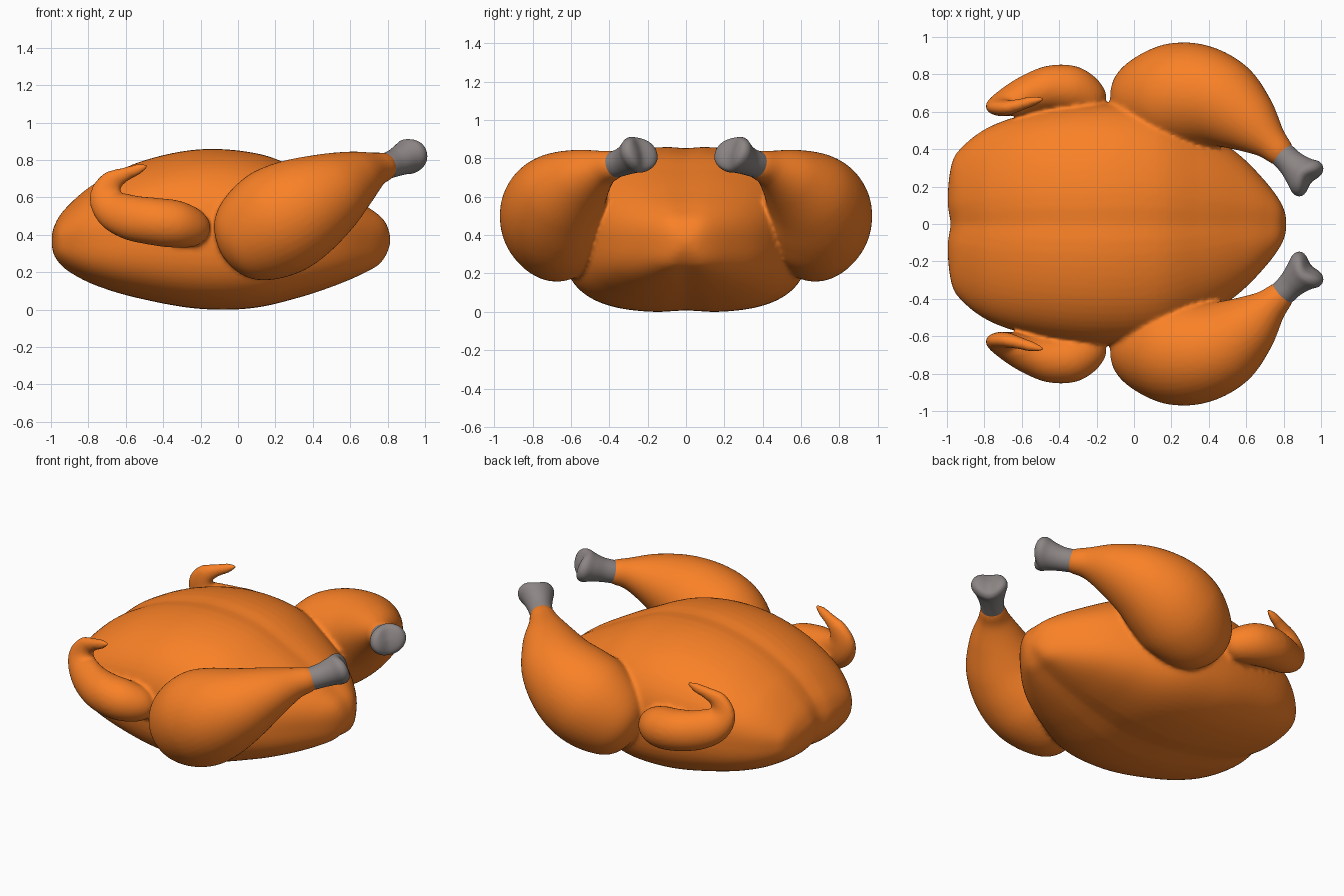
import bpy, bmesh
from math import sin, cos, pi, exp
from mathutils import Vector

if "Cube" in bpy.data.objects:
    bpy.data.objects.remove(bpy.data.objects["Cube"])

skin = bpy.data.materials.new("roast_skin")
skin.diffuse_color = (0.95, 0.22, 0.02, 1)
skin.use_nodes = True
skin.node_tree.nodes["Principled BSDF"].inputs["Base Color"].default_value = skin.diffuse_color
bone_mat = bpy.data.materials.new("bone_grey")
bone_mat.diffuse_color = (0.26, 0.235, 0.23, 1)
bone_mat.use_nodes = True
bone_mat.node_tree.nodes["Principled BSDF"].inputs["Base Color"].default_value = bone_mat.diffuse_color


def spline(a, b, c, d, t):
    return [0.5 * (2*q + (r - p)*t + (2*p - 5*q + 4*r - s)*t*t + (3*q - p - 3*r + s)*t**3)
            for p, q, r, s in zip(a, b, c, d)]


def power(v, n):
    return (1 if v >= 0 else -1) * abs(v) ** (2 / n)


# Smooth loft through stations (x, y, z, half width, half height)
def loft(name, stations, mat=None, flip=1, top=2, bottom=2, deform=None, segs=40, steps=6):
    def beyond(end, near):
        if end[3] == 0:      # mirrored radius gives a rounded cap
            return (*near[:3], -near[3], -near[4])
        return [2*e - n for e, n in zip(end, near)]
    pts = [beyond(stations[0], stations[1]), *stations, beyond(stations[-1], stations[-2])]
    rows = []
    for i in range(1, len(pts) - 2):
        rows += [spline(*pts[i-1:i+3], k / steps) for k in range(steps)]
    rows.append(list(stations[-1]))
    # Control centres give stable directions along the path
    dirs = []
    for i in range(len(stations)):
        a, b = stations[max(i-1, 0)], stations[min(i+1, len(stations)-1)]
        dirs.append((Vector(b[:3]) - Vector(a[:3])).normalized())
    bm = bmesh.new()
    rings = []
    for i, r in enumerate(rows):
        j, f = divmod(i, steps)
        t = dirs[j].lerp(dirs[min(j+1, len(dirs)-1)], f / steps).normalized()
        side = Vector((0, 1, 0))
        side = (side - t * side.dot(t)).normalized()
        up = t.cross(side)
        ring = []
        for k in range(segs):
            c, s = cos(2*pi*k/segs), sin(2*pi*k/segs)
            n = top if s >= 0 else bottom
            p = Vector(r[:3]) + side * power(c, n) * r[3] + up * power(s, n) * r[4]
            if deform:
                p = deform(p)
            ring.append(bm.verts.new((p.x, p.y * flip, p.z)))
        rings.append(ring)
    for a, b in zip(rings, rings[1:]):
        for k in range(segs):
            m = (k + 1) % segs
            bm.faces.new((a[k], a[m], b[m], b[k]))
    bmesh.ops.remove_doubles(bm, verts=bm.verts, dist=1e-5)
    bmesh.ops.recalc_face_normals(bm, faces=bm.faces)
    for f in bm.faces:
        f.smooth = True
    me = bpy.data.meshes.new(name)
    bm.to_mesh(me)
    bm.free()
    ob = bpy.data.objects.new(name, me)
    bpy.context.collection.objects.link(ob)
    if mat:
        me.materials.append(mat)
    return ob


# Body with a shallow crease along the middle
def crease(p):
    g = exp(-(p.y / 0.07) ** 2)
    p.z = 0.42 + (p.z - 0.42) * (1 - 0.025 * g)
    p.x *= 1 - 0.02 * g
    return p


body = [(-1.0, .37, 0, 0), (-.98, .37, .30, .09), (-.91, .37, .42, .175), (-.75, .39, .53, .28),
        (-.5, .42, .605, .375), (-.2, .432, .645, .43), (.1, .42, .625, .415), (.35, .395, .51, .335),
        (.55, .38, .38, .25), (.7, .37, .23, .175), (.79, .36, .105, .11), (.83, .355, 0, 0)]
bird = loft("roast_bird", [(x, 0, z, w, h) for x, z, w, h in body], skin, top=2.35, bottom=3.1,
            deform=crease, segs=64)

leg = [(-.08, .64, .30, 0, 0), (-.045, .655, .32, .14, .16), (.05, .665, .375, .23, .25),
       (.2, .68, .463, .285, .295), (.35, .68, .545, .277, .278), (.5, .63, .628, .233, .222),
       (.63, .53, .703, .165, .152), (.73, .435, .75, .097, .094), (.80, .365, .77, .068, .068),
       (.86, .305, .795, 0, 0)]

bone = [(.795, .37, .768, .07, .07), (.84, .325, .785, .074, .074), (.885, .28, .807, .092, .085),
        (.925, .245, .825, .112, .094), (.953, .22, .836, .088, .07), (.965, .21, .842, 0, 0)]

# Notch between the two knuckles at the bone end
def knuckle(p):
    d = p - Vector((.80, .365, .77))
    axis = Vector((.68, -.66, .28)).normalized()
    across = Vector((.70, .72, 0)).normalized()
    along = max(d.dot(axis) - 0.11, 0)
    return p - axis * along * 0.25 * exp(-(d.dot(across) / 0.055) ** 2)


wing = [(-.18, .60, .42, 0, 0), (-.215, .65, .43, .09, .09), (-.32, .715, .455, .125, .125),
        (-.45, .725, .472, .122, .127), (-.58, .69, .495, .10, .12), (-.67, .65, .545, .075, .108),
        (-.705, .625, .62, .05, .087), (-.67, .622, .69, .04, .06), (-.60, .64, .725, .032, .038),
        (-.53, .66, .752, .025, .028), (-.475, .67, .772, 0, 0)]

parts = [bird]
for tag, s in (("left", 1), ("right", -1)):
    parts.append(loft("drumstick_" + tag, leg, skin, s))
    parts.append(loft("wing_" + tag, wing, skin, s))
    loft("leg_bone_" + tag, bone, bone_mat, s, deform=knuckle)

# Fuse body, drumsticks and wings into one skin with soft joints
bpy.ops.object.select_all(action='DESELECT')
for ob in parts:
    ob.select_set(True)
bpy.context.view_layer.objects.active = bird
bpy.ops.object.join()
fuse = bird.modifiers.new("fuse", 'REMESH')
fuse.mode = 'VOXEL'
fuse.voxel_size = 0.0125
fuse.use_smooth_shade = True
soften = bird.modifiers.new("soften", 'SMOOTH')
soften.factor = 0.5
soften.iterations = 8
